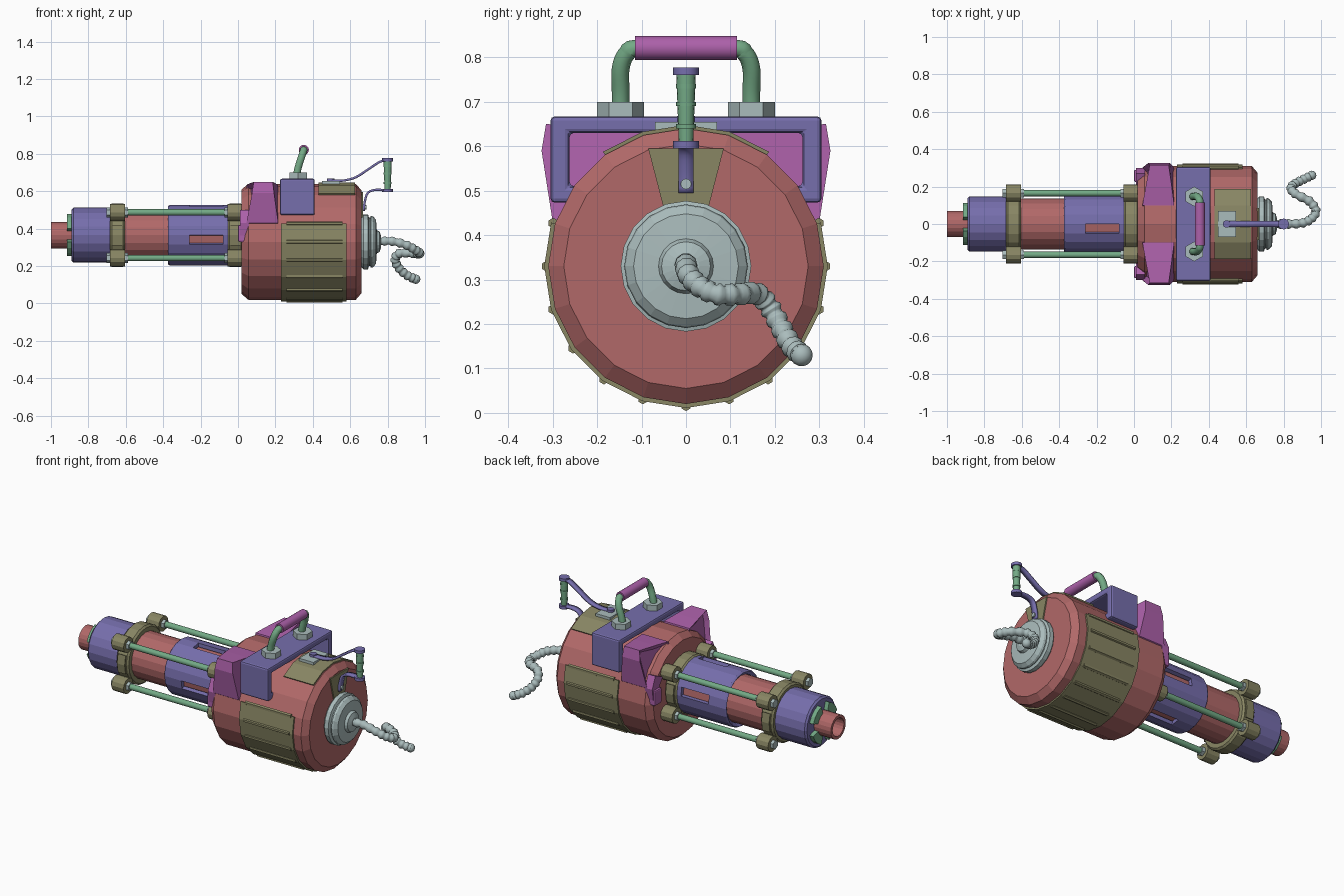
import bpy, bmesh, math
from mathutils import Vector, Matrix

cube = bpy.data.objects.get("Cube")
if cube:
    bpy.data.objects.remove(cube, do_unlink=True)

DRUM_Z, BARREL_Z, STEP = 0.33, 0.365, math.radians(18)


def material(name, srgb):
    m = bpy.data.materials.new(name)
    m.use_nodes = True
    col = [c ** 2.2 for c in srgb] + [1]
    m.diffuse_color = col
    m.node_tree.nodes["Principled BSDF"].inputs["Base Color"].default_value = col
    return m


RED = material("dusty_red", (.69, .41, .41))
BLUE = material("slate_blue", (.46, .43, .67))
OLIVE = material("olive", (.53, .52, .39))
GREEN = material("sage_green", (.45, .66, .52))
PURPLE = material("orchid_purple", (.67, .38, .66))
GREY = material("pale_grey", (.66, .73, .73))


def finish(name, bm, mat, smooth=False, bevel=0, mirror=False):
    bmesh.ops.recalc_face_normals(bm, faces=bm.faces)
    me = bpy.data.meshes.new(name)
    bm.to_mesh(me)
    bm.free()
    me.materials.append(mat)
    ob = bpy.data.objects.new(name, me)
    bpy.context.scene.collection.objects.link(ob)
    if bevel:
        mod = ob.modifiers.new("bevel", "BEVEL")
        mod.width, mod.segments, mod.limit_method = bevel, 2, "ANGLE"
    if mirror:
        ob.modifiers.new("mirror", "MIRROR").use_axis = (False, True, False)
    if smooth:
        for o in bpy.context.selected_objects:
            o.select_set(False)
        ob.select_set(True)
        bpy.context.view_layer.objects.active = ob
        bpy.ops.object.shade_smooth_by_angle(angle=math.radians(40))
    return ob


def lathe(name, profile, mat, z, caps=True, loop=False, holes=None):
    """Turn (x, radius) pairs into a 20-sided body around an axis along x."""
    bm = bmesh.new()
    rings = [[bm.verts.new((x, r * math.cos(k * STEP), z + r * math.sin(k * STEP)))
              for k in range(20)] for x, r in profile]
    pairs = list(zip(rings, rings[1:])) + ([(rings[-1], rings[0])] if loop else [])
    for i, (a, b) in enumerate(pairs):
        for k in range(20):
            if not (holes and holes(i, k)):
                j = (k + 1) % 20
                bm.faces.new((a[k], a[j], b[j], b[k]))
    if caps and not loop:
        bm.faces.new(rings[0])
        bm.faces.new(rings[-1])
    return finish(name, bm, mat)


def prism(name, pts, span, mat, **kw):
    """Extrude a (y, z) outline along x; span gives the x range at each point."""
    bm = bmesh.new()
    ends = [[bm.verts.new((span(y, z)[i], y, z)) for y, z in pts] for i in (0, 1)]
    low = bm.faces.new(ends[0])
    bm.faces.new(ends[1])
    for k in range(len(pts)):
        j = (k + 1) % len(pts)
        bm.faces.new((ends[0][k], ends[0][j], ends[1][j], ends[1][k]))
    if kw.pop("recess", False):
        bmesh.ops.recalc_face_normals(bm, faces=bm.faces)
        bmesh.ops.inset_region(bm, faces=[low], thickness=.025, depth=-.02)
    return finish(name, bm, mat, **kw)


def box(name, lo, hi, mat, **kw):
    pts = [(lo[1], lo[2]), (hi[1], lo[2]), (hi[1], hi[2]), (lo[1], hi[2])]
    return prism(name, pts, lambda y, z: (lo[0], hi[0]), mat, **kw)


def arc_panel(name, x0, x1, r0, r1, k0, k1, mat, z):
    ks = [k * STEP for k in range(k0, k1 + 1)]
    pts = [(r1 * math.cos(a), z + r1 * math.sin(a)) for a in ks]
    pts += [(r0 * math.cos(a), z + r0 * math.sin(a)) for a in reversed(ks)]
    return prism(name, pts, lambda y, z: (x0, x1), mat)


def cyl(name, p, q, r1, mat, r2=None, n=16, smooth=True):
    p, q = Vector(p), Vector(q)
    bm = bmesh.new()
    rot = (q - p).to_track_quat("Z", "Y").to_matrix().to_4x4()
    bmesh.ops.create_cone(bm, cap_ends=True, segments=n, radius1=r1,
                          radius2=r1 if r2 is None else r2, depth=(q - p).length,
                          matrix=Matrix.Translation((p + q) / 2) @ rot)
    return finish(name, bm, mat, smooth)


def spline(pts, steps):
    """Smooth path through the given points."""
    ps = [Vector(p) for p in pts]
    ps = [2 * ps[0] - ps[1]] + ps + [2 * ps[-1] - ps[-2]]
    out = []
    for a, b, c, d in zip(ps, ps[1:], ps[2:], ps[3:]):
        for s in range(steps):
            t = s / steps
            out.append(.5 * (2 * b + (c - a) * t + (2 * a - 5 * b + 4 * c - d) * t * t
                             + (3 * b - a - 3 * c + d) * t ** 3))
    return out + [ps[-2]]


def tube(name, path, radius, mat, scale=lambda i: 1):
    cu = bpy.data.curves.new(name, "CURVE")
    cu.dimensions, cu.bevel_depth, cu.bevel_resolution = "3D", radius, 3
    cu.use_fill_caps = True
    sp = cu.splines.new("POLY")
    sp.points.add(len(path) - 1)
    for i, p in enumerate(path):
        sp.points[i].co = (*p, 1)
        sp.points[i].radius = scale(i)
    cu.materials.append(mat)
    ob = bpy.data.objects.new(name, cu)
    bpy.context.scene.collection.objects.link(ob)


def ribbon(name, pts, half, mat):
    bm = bmesh.new()
    rows = [[bm.verts.new((p.x, s * half, p.z)) for s in (-1, 1)]
            for p in spline([(x, 0, z) for x, z in pts], 4)]
    for a, b in zip(rows, rows[1:]):
        bm.faces.new((a[0], a[1], b[1], b[0]))
    mod = finish(name, bm, mat, smooth=True).modifiers.new("thick", "SOLIDIFY")
    mod.thickness, mod.offset = .012, 0


# Main drum with ribbed lower jacket and top panel
lathe("drum", [(.02, .28), (.055, .31), (.63, .31), (.66, .275)], RED, DRUM_Z)
arc_panel("lower_jacket", .23, .58, .30, .319, -11, 1, OLIVE, DRUM_Z)
for k in range(-11, 2):
    d = Vector((0, math.cos(k * STEP), math.sin(k * STEP)))
    c = Vector((0, 0, DRUM_Z))
    cyl("jacket_rib", c + d * .314 + Vector((.26, 0, 0)), c + d * .314 + Vector((.56, 0, 0)),
        .012, OLIVE, n=6, smooth=False)
arc_panel("top_panel", .43, .625, .30, .318, 3, 7, OLIVE, DRUM_Z)
prism("end_panel", [(-.085, .595), (.085, .595), (.05, .46), (-.05, .46)],
      lambda y, z: (.655, .667), OLIVE)

# Rear cap and ribbed cable
lathe("rear_cap", [(.655, .13), (.67, .147), (.695, .147), (.7, .13), (.707, .13), (.71, .139),
                   (.722, .136), (.738, .118), (.742, .062), (.757, .055), (.765, .03)], GREY, DRUM_Z)
path = spline([(.74, 0, .33), (.82, 0, .333), (.9, .005, .312), (.95, .03, .285), (.972, .07, .267),
               (.94, .12, .267), (.865, .16, .268), (.84, .19, .235), (.86, .215, .19),
               (.905, .238, .15), (.95, .26, .13)], 8)
tube("cable", path, .022, GREY, lambda i: 1.17 if i % 4 < 2 else .92)
bm = bmesh.new()
bmesh.ops.create_uvsphere(bm, u_segments=16, v_segments=10, radius=.025,
                          matrix=Matrix.Translation(path[-1]))
finish("cable_tip", bm, GREY, smooth=True)

# Side wings and their front straps
def wing_span(y, z):
    inset = .04 * max(0, (y - .1) / .22) * max(0, (z - .43) / .22)
    return .045 + inset, .215 - inset * .75


prism("side_wings", [(.095, .61), (.1, .632), (.2, .642), (.315, .65), (.325, .59), (.3, .43), (.27, .41)],
      wing_span, PURPLE, mirror=True, recess=True)
prism("wing_straps", [(.27, .5), (.3, .43), (.285, .33), (.235, .33), (.235, .42), (.2, .47)],
      lambda y, z: (.012, .06), PURPLE, mirror=True)
box("strap_feet", (0, .225, .33), (.05, .29, .42), PURPLE, bevel=.008, mirror=True)

# Handle bracket: a block with a rectangular opening
bm = bmesh.new()
loops = []
for x in (.225, .41):
    for w, lo, hi in ((.305, .473, .667), (.262, .51, .63)):
        loops.append([bm.verts.new((x, y, z)) for y, z in ((-w, lo), (w, lo), (w, hi), (-w, hi))])
for a, b in ((0, 1), (2, 3), (0, 2), (1, 3)):
    for k in range(4):
        j = (k + 1) % 4
        bm.faces.new((loops[a][k], loops[a][j], loops[b][j], loops[b][k]))
finish("handle_bracket", bm, BLUE, bevel=.01)

# Carrying handle
arch = [(.31, -.147, .66), (.32, -.147, .72), (.337, -.147, .775), (.348, -.132, .81), (.352, -.1, .821)]
arch = spline(arch + [(x, -y, z) for x, y, z in reversed(arch)], 5)
tube("handle_tube", arch, .02, GREEN)
cyl("handle_grip", (.352, -.115, .821), (.352, .115, .821), .027, PURPLE)
for s in (-1, 1):
    cyl("handle_nut", (.322, s * .147, .66), (.322, s * .147, .7), .053, GREY, n=6, smooth=False)

# Crank on the rear
box("crank_plate", (.45, -.07, .638), (.545, .07, .654), GREY)
cyl("crank_pivot", (.495, 0, .65), (.495, 0, .668), .02, BLUE)
ribbon("crank_arm", [(.48, .657), (.56, .657), (.63, .675), (.7, .72), (.76, .758), (.805, .766)], .016, BLUE)
ribbon("crank_strap", [(.81, .603), (.74, .608), (.695, .592), (.678, .545), (.672, .495)], .017, BLUE)
cyl("crank_grip", (.8, 0, .6), (.8, 0, .77), .016, GREEN, r2=.022)
for z in (.64, .69, .73):
    cyl("grip_rib", (.8, 0, z), (.8, 0, z + .01), .022, GREEN)
for z in (.595, .76):
    cyl("grip_end", (.8, 0, z), (.8, 0, z + .017), .029, BLUE)
cyl("strap_bolt", (.67, 0, .515), (.688, 0, .515), .012, GREY)

# Barrel, slotted sleeve and muzzle
lathe("barrel", [(-.7, .135), (.03, .135)], RED, BARREL_Z)
sleeve = lathe("slotted_sleeve", [(-.375, .155), (-.365, .162), (-.26, .162), (-.08, .162), (-.03, .162)],
               BLUE, BARREL_Z, caps=False, holes=lambda i, k: i == 2 and k % 5 == 0)
mod = sleeve.modifiers.new("wall", "SOLIDIFY")
mod.thickness, mod.offset = .022, -1
lathe("muzzle_block", [(-.89, .137), (-.88, .147), (-.69, .147), (-.675, .14)], BLUE, BARREL_Z)
lathe("muzzle_pipe", [(-.88, .07), (-1, .07), (-1, .053), (-.9, .053)], RED, BARREL_Z)
for j in range(4):
    arc_panel("muzzle_prong", -.915, -.88, .071, .118, 1 + 5 * j, 4 + 5 * j, GREEN, BARREL_Z)

# Clamp rings, tie rods and bolts
for x0, x1 in ((-.685, -.605), (-.055, .025)):
    lathe("clamp_ring", [(x0, .13), (x0, .16), (x0 + .01, .17), (x1 - .01, .17), (x1, .16), (x1, .13)],
          OLIVE, BARREL_Z, loop=True)
    for k in (0, 10):
        arc_panel("clamp_pad", x0 + .015, x1 - .015, .15, .178, k - 1, k + 1, OLIVE, BARREL_Z)
for y in (-.165, .165):
    for z in (BARREL_Z - .122, BARREL_Z + .122):
        cyl("tie_rod", (-.69, y, z), (-.01, y, z), .017, GREEN)
        for x0, x1 in ((-.685, -.605), (-.055, .025)):
            cyl("clamp_lug", (x0, y, z), (x1, y, z), .045, OLIVE, n=12, smooth=False)
            cyl("lug_bolt", (x0 - .018, y, z), (min(x1 + .018, .03), y, z), .026, GREY, n=6, smooth=False)
